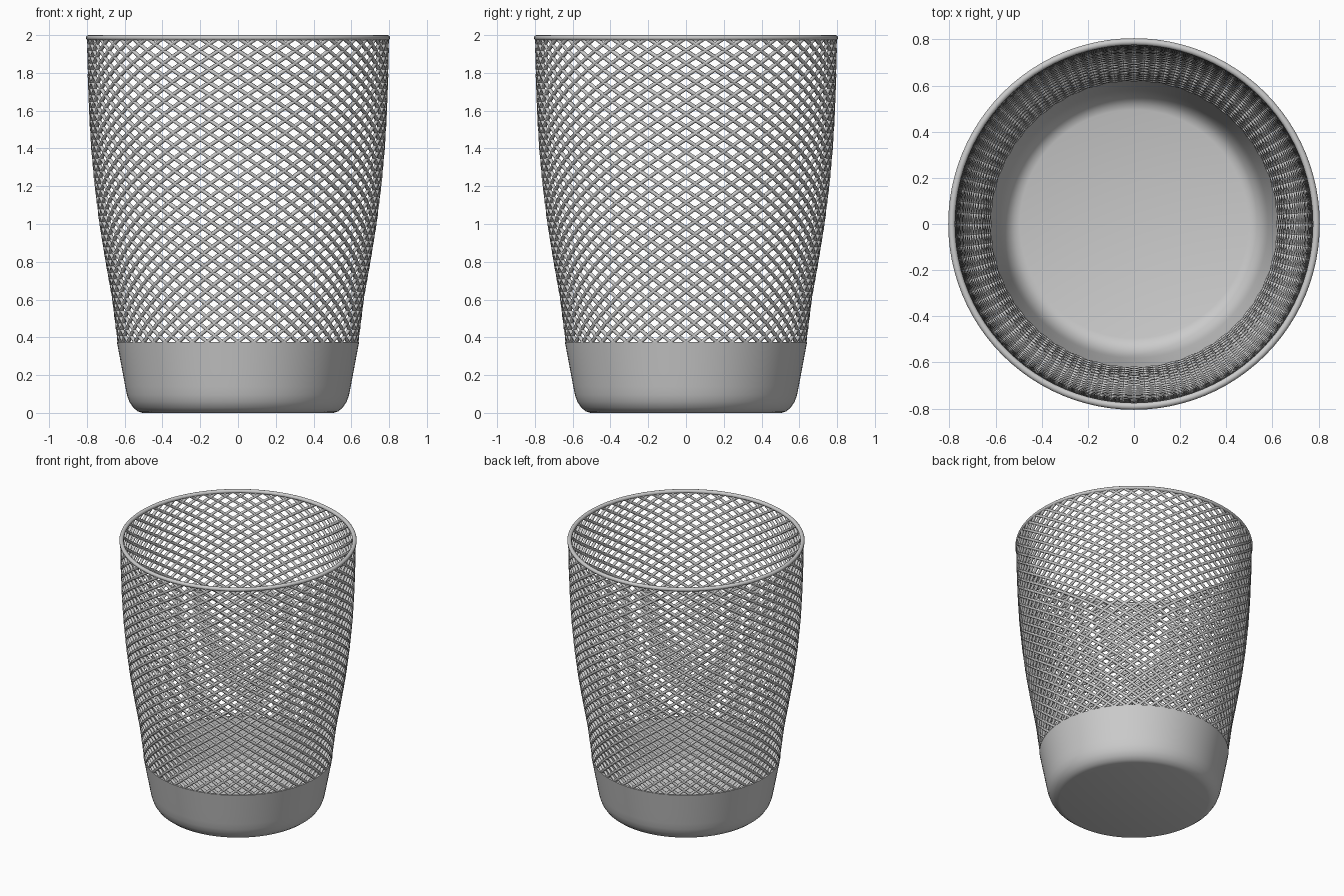
import bpy, math

if "Cube" in bpy.data.objects:
    bpy.data.objects.remove(bpy.data.objects["Cube"])

COLS, ROWS = 48, 24            # diamonds around and up the mesh wall
Z0, Z1 = 0.375, 1.985
WALL = [(0.375, 0.628), (0.6, 0.657), (0.8, 0.692), (1.0, 0.724), (1.2, 0.749),
        (1.4, 0.768), (1.6, 0.780), (1.8, 0.787), (2.0, 0.790)]


def wall_radius(z):
    for (za, ra), (zb, rb) in zip(WALL, WALL[1:]):
        if z <= zb:
            return ra + (rb - ra) * (z - za) / (zb - za)
    return WALL[-1][1]


def lathe(name, profile, segs=96, closed=False):
    """Revolve (r, z) points around z; r = 0 points become poles."""
    verts, rings, faces = [], [], []
    for r, z in profile:
        n = 1 if r == 0 else segs
        rings.append([len(verts) + i for i in range(n)])
        verts += [(r * math.cos(math.tau * i / segs), r * math.sin(math.tau * i / segs), z)
                  for i in range(n)]
    pairs = list(zip(rings, rings[1:])) + ([(rings[-1], rings[0])] if closed else [])
    for a, b in pairs:
        for i in range(segs):
            j = (i + 1) % segs
            quad = [a[i % len(a)], a[j % len(a)], b[j % len(b)], b[i % len(b)]]
            faces.append(list(dict.fromkeys(quad)))
    me = bpy.data.meshes.new(name)
    me.from_pydata(verts, [], faces)
    ob = bpy.data.objects.new(name, me)
    bpy.context.collection.objects.link(ob)
    bpy.context.view_layer.objects.active = ob
    bpy.ops.object.select_all(action='DESELECT')
    ob.select_set(True)
    bpy.ops.object.shade_smooth_by_angle(angle=math.radians(50))
    return ob


# Solid cup base: outer skin up, over the lip, then inner skin down to the floor
outer = [(0, 0), (0.505, 0), (0.53, 0.008), (0.555, 0.028), (0.575, 0.058),
         (0.588, 0.095), (0.597, 0.14), (0.612, 0.22), (0.627, 0.30), (0.641, 0.375)]
inner = [(0.625, 0.375), (0.611, 0.30), (0.596, 0.22), (0.581, 0.14), (0.572, 0.10),
         (0.558, 0.065), (0.54, 0.04), (0.52, 0.024), (0.495, 0.016), (0, 0.016)]
lathe("base_cup", outer + inner)

# Rolled top rim
lathe("top_rim", [(0.790 + 0.015 * math.cos(math.tau * k / 12),
                   1.986 + 0.014 * math.sin(math.tau * k / 12)) for k in range(12)], closed=True)

# Mesh wall: two families of crossing spiral wires
for name, sign in (("mesh_wires_left", -1), ("mesh_wires_right", 1)):
    cu = bpy.data.curves.new(name, 'CURVE')
    cu.dimensions = '3D'
    cu.bevel_depth = 0.0105
    cu.bevel_resolution = 1
    steps = ROWS * 2
    for c in range(COLS):
        sp = cu.splines.new('POLY')
        sp.points.add(steps)
        for k, p in enumerate(sp.points):
            z = Z0 + (Z1 - Z0) * k / steps
            a = math.tau * (c + sign * k / 2) / COLS
            r = wall_radius(z)
            p.co = (r * math.cos(a), r * math.sin(a), z, 1)
    ob = bpy.data.objects.new(name, cu)
    bpy.context.collection.objects.link(ob)
